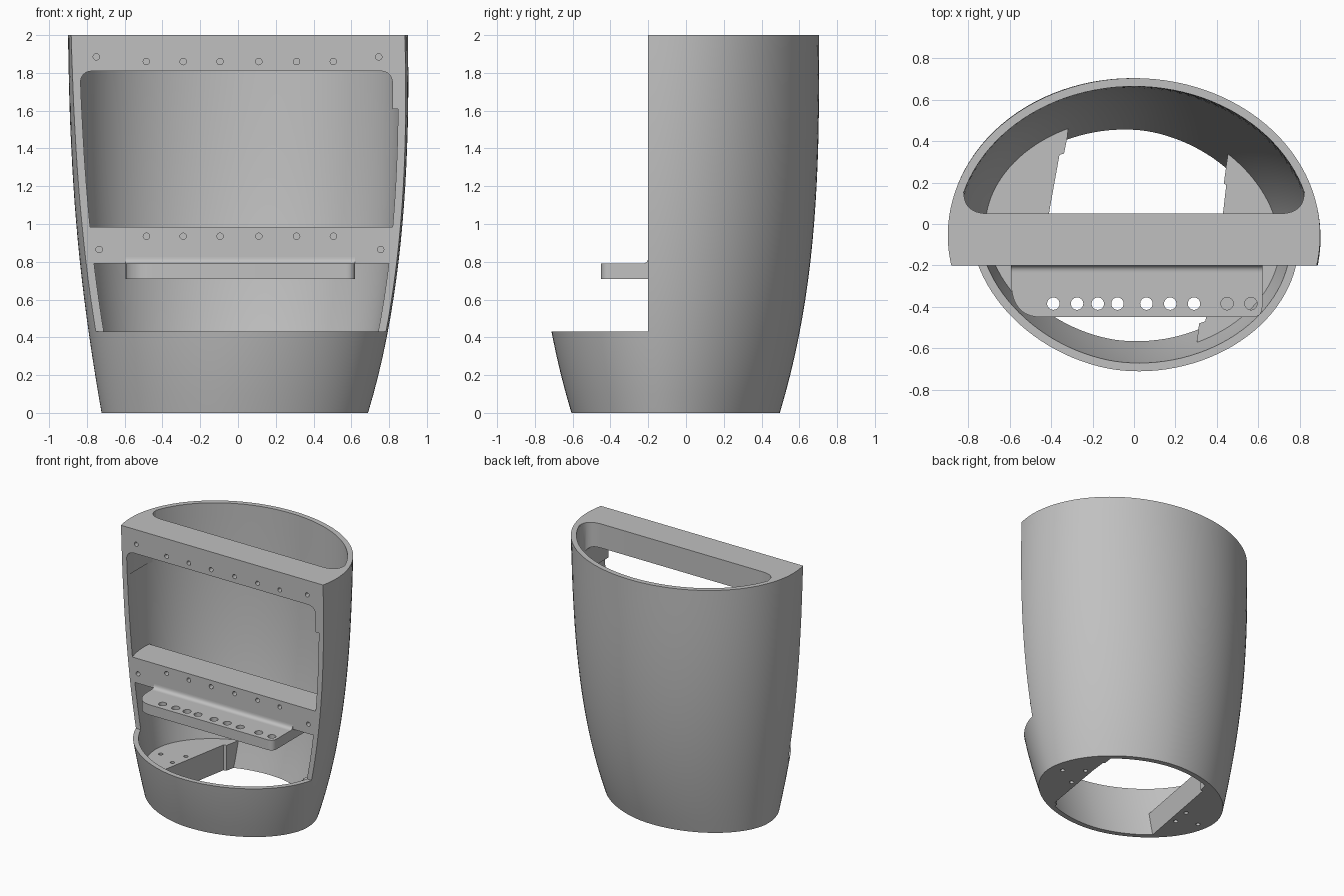
import bpy, bmesh, math
from mathutils import Vector

if "Cube" in bpy.data.objects:
    bpy.data.objects.remove(bpy.data.objects["Cube"], do_unlink=True)

SEGMENTS, WALL, FRONT, BACK = 112, 0.04, -0.2, 0.05

grey = bpy.data.materials.new("plain_grey")
grey.use_nodes = True
grey.diffuse_color = (0.53, 0.53, 0.53, 1)
grey.node_tree.nodes["Principled BSDF"].inputs["Base Color"].default_value = (0.53, 0.53, 0.53, 1)


def finish(name, bm):
    bmesh.ops.recalc_face_normals(bm, faces=bm.faces)
    mesh = bpy.data.meshes.new(name)
    bm.to_mesh(mesh)
    bm.free()
    mesh.materials.append(grey)
    obj = bpy.data.objects.new(name, mesh)
    bpy.context.collection.objects.link(obj)
    return obj


def loft(name, rings):
    bm = bmesh.new()
    rows = [[bm.verts.new(p) for p in ring] for ring in rings]
    n = len(rows[0])
    for a, b in zip(rows, rows[1:]):
        for i in range(n):
            j = (i + 1) % n
            bm.faces.new((a[i], a[j], b[j], b[i]))
    bm.faces.new(rows[0])
    bm.faces.new(rows[-1])
    return finish(name, bm)


def prism(name, outline, low, high, axis="z"):
    # Extrude a flat outline along one axis
    place = {"x": lambda u, v, w: (w, u, v),
             "y": lambda u, v, w: (u, w, v),
             "z": lambda u, v, w: (u, v, w)}[axis]
    return loft(name, [[place(u, v, w) for u, v in outline] for w in (low, high)])


def rect(u0, u1, v0, v1):
    return [(u0, v0), (u1, v0), (u1, v1), (u0, v1)]


def circle(u, v, r, n=24):
    return [(u + r * math.cos(math.tau * i / n), v + r * math.sin(math.tau * i / n))
            for i in range(n)]


def bend(start, corner, end, n=10):
    # Rounded corner between two points
    a, b, c = Vector(start), Vector(corner), Vector(end)
    return [tuple(a * (1 - t) ** 2 + b * 2 * t * (1 - t) + c * t * t)
            for t in (i / n for i in range(n + 1))]


def cut(target, *cutters):
    for cutter in cutters:
        mod = target.modifiers.new("cut", "BOOLEAN")
        mod.operation, mod.solver, mod.object = "DIFFERENCE", "EXACT", cutter
        bpy.context.view_layer.update()
        result = bpy.data.meshes.new_from_object(
            target.evaluated_get(bpy.context.evaluated_depsgraph_get()))
        target.modifiers.clear()
        target.data = result
        bpy.data.objects.remove(cutter, do_unlink=True)


def ring(z, inset):
    # Oval cross-section that swells upwards and is slightly turned near the floor
    rest = max(0.0, 1 - z / 2)
    rx = 0.9 - 0.19 * rest ** 2.5 - inset
    ry = 0.76 - 0.21 * rest ** 2.9 - inset
    cx = -0.017 * rest ** 6 + 0.03 * rest * (1 - rest)
    turn = -0.15 * min(1.0, max(0.0, 1 - (z / 2) ** 3))
    power = 2 / (2 - 0.12 * rest)
    points = []
    for i in range(SEGMENTS):
        a = math.tau * i / SEGMENTS
        c, s = math.cos(a), math.sin(a)
        u = rx * math.copysign(abs(c) ** power, c)
        v = ry * math.copysign(abs(s) ** power, s)
        points.append((cx + u * math.cos(turn) - v * math.sin(turn),
                       -0.055 + u * math.sin(turn) + v * math.cos(turn), z))
    return points


def levels(low, high, n=20):
    return [low + (high - low) * i / n for i in range(n + 1)]


# Tapered oval body and its hollow
body = loft("body", [ring(z, 0) for z in levels(0, 2)])
hollow = loft("hollow", [ring(z, WALL) for z in levels(-0.1, 2.1, 22)])

# Upper cross block with a rounded window below and rounded pocket corners behind
corner = bend((0.822, 0.15), (0.822, BACK), (0.70, BACK))
upper = prism("upper_block", [(-2, -2), (2, -2), (2, 0.15)] + corner
              + [(-x, y) for x, y in reversed(corner)] + [(-2, 0.15)], 1.61, 2.3)
window = ([(-0.835, 1.3), (0.818, 1.3)]
          + bend((0.818, 1.74), (0.818, 1.81), (0.748, 1.81))
          + bend((-0.765, 1.81), (-0.835, 1.81), (-0.835, 1.74)))
cut(upper, prism("window", window, -3, 3, "y"))

# Middle bar and the two thick floor wings beside a slanted slot
bar = prism("middle_bar", rect(-2, 2, -2, BACK), 0.79, 0.985)
left = prism("wing_a", [(-3, -2), (-0.78, -2), (-0.36, 0.335), (-0.338, 0.34),
                        (-0.322, 0.42), (-0.2, 2), (-3, 2)], -0.3, 0.2)
right = prism("wing_b", [(3, -2), (0.2, -2), (0.305, -0.56), (0.315, -0.48),
                         (0.345, -0.47), (0.43, 0.05), (0.446, 0.19),
                         (0.434, 0.195), (0.447, 0.29), (0.7, 2), (3, 2)], -0.3, 0.2)
cut(hollow, upper, bar, left, right)

# Hollow out the body and slice its front flat above the lower bowl
cut(body, hollow, prism("front_slice", rect(-2, 2, -2, FRONT), 0.43, 3))

# Screw holes in the front bars and the floor
row = (-0.485, -0.29, -0.095, 0.11, 0.31, 0.505)
screws = [(x, z) for z in (1.86, 0.935) for x in row]
screws += [(-0.75, 1.885), (0.745, 1.885), (-0.735, 0.865), (0.755, 0.865)]
for x, z in screws:
    cut(body, prism("screw", circle(x, z, 0.017, 16), -0.3, -0.1, "y"))
for x, y in ((-0.64, -0.05), (-0.47, 0.02), (-0.49, -0.12),
             (0.6, -0.08), (0.47, 0.02), (0.44, -0.17)):
    cut(body, prism("floor_screw", circle(x, y, 0.016, 16), -0.1, 0.4))

# Tool shelf with a row of round holes
shelf = prism("tool_shelf", [(0.62, 0.045), (-0.595, 0.045)]
              + bend((-0.595, -0.28), (-0.59, -0.45), (-0.45, -0.45))
              + bend((0.57, -0.45), (0.62, -0.45), (0.62, -0.40)), 0.71, 0.79)
for x in (-0.39, -0.275, -0.175, -0.08, 0.06, 0.175, 0.29, 0.45, 0.565):
    cut(shelf, prism("tool_hole", circle(x, -0.385, 0.03), 0.5, 1))

# Curved fillet joining shelf and bar
fillet = prism("shelf_fillet", bend((-0.235, 0.79), (FRONT, 0.79), (FRONT, 0.825))
               + [(-0.19, 0.825), (-0.19, 0.78), (-0.235, 0.78)], -0.595, 0.62, "x")

bpy.ops.object.select_all(action="DESELECT")
for obj in (body, shelf, fillet):
    obj.select_set(True)
    bpy.context.view_layer.objects.active = obj
bpy.ops.object.shade_smooth_by_angle(angle=math.radians(30))
